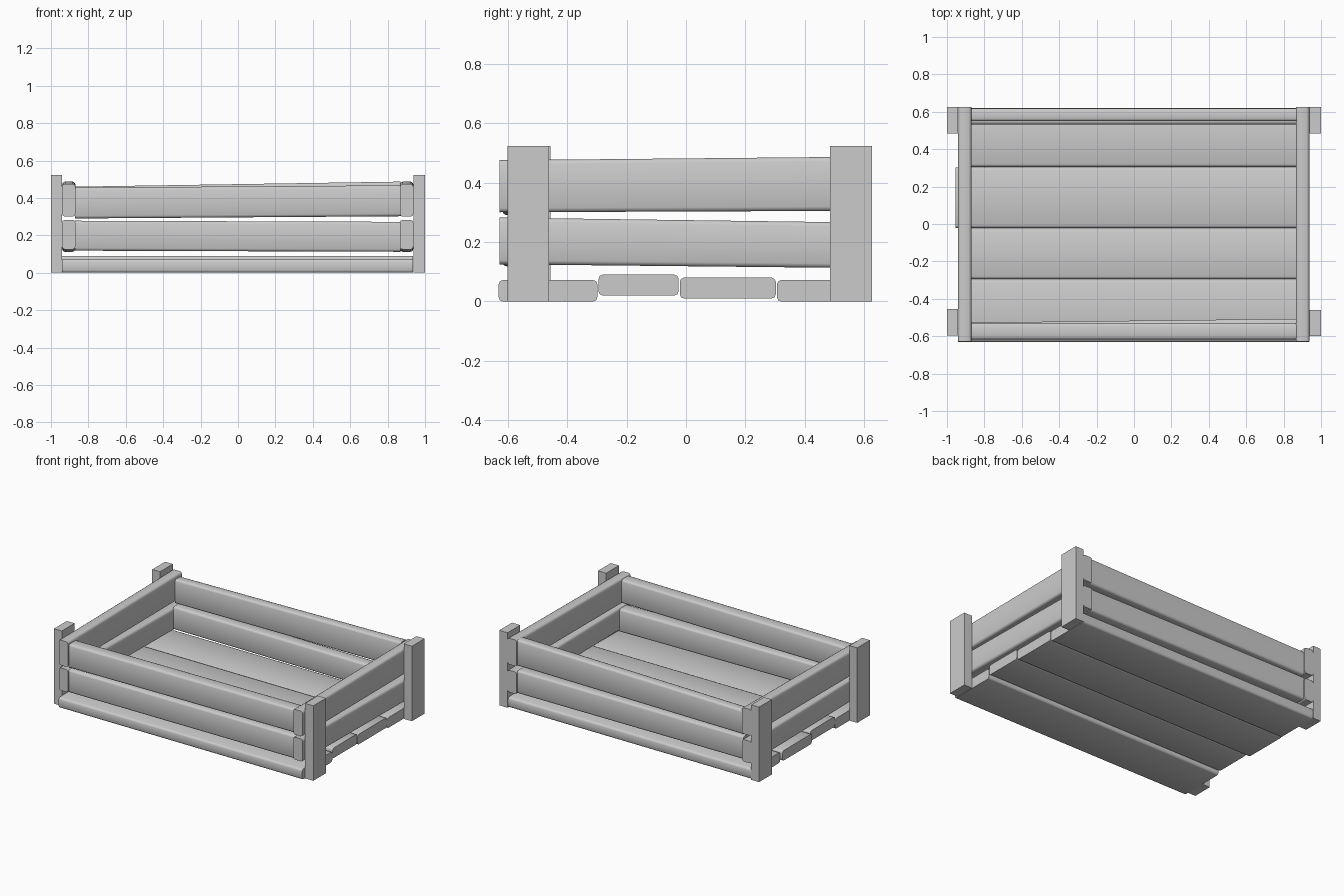
import bpy, bmesh, math

if "Cube" in bpy.data.objects:
    bpy.data.objects.remove(bpy.data.objects["Cube"], do_unlink=True)

grey = bpy.data.materials.new("plain grey wood")
grey.use_nodes = True
colour = (0.6, 0.6, 0.6, 1)
grey.diffuse_color = colour
grey.node_tree.nodes["Principled BSDF"].inputs["Base Color"].default_value = colour


def plank(name, axis, span, start, end=None, bevel=0.014):
    """Board along axis 0 (x) or 1 (y); start and end are sections:
    (side low, side high, z low, z high)."""
    sections = (start, end or start)
    other = 1 - axis
    bm = bmesh.new()
    bmesh.ops.create_cube(bm, size=1)
    for v in bm.verts:
        far = int(v.co[axis] > 0)
        side, up = int(v.co[other] > 0), int(v.co.z > 0)
        v.co[axis] = span[far]
        v.co[other] = sections[far][side]
        v.co.z = sections[far][2 + up]
    # Round only the long edges
    if bevel:
        length = span[1] - span[0]
        long_edges = [e for e in bm.edges
                      if abs(e.verts[0].co[axis] - e.verts[1].co[axis]) > length / 2]
        bmesh.ops.bevel(bm, geom=long_edges, offset=bevel, segments=2,
                        profile=0.5, affect='EDGES')
    bmesh.ops.recalc_face_normals(bm, faces=bm.faces)
    mesh = bpy.data.meshes.new(name)
    bm.to_mesh(mesh)
    bm.free()
    obj = bpy.data.objects.new(name, mesh)
    bpy.context.collection.objects.link(obj)
    mesh.materials.append(grey)
    if bevel:
        bpy.ops.object.select_all(action='DESELECT')
        obj.select_set(True)
        bpy.context.view_layer.objects.active = obj
        bpy.ops.object.shade_smooth_by_angle(angle=math.radians(60))
    return obj


# Corner posts: square-cut and flat
for label, x0, x1, front in (("left", 0.937, 1.0, -0.60), ("right", -1.0, -0.94, -0.595)):
    plank("front_post_" + label, 1, (front, front + 0.14), (x0, x1, 0, 0.522), bevel=0)
    plank("back_post_" + label, 1, (0.485, 0.625), (x0, x1, 0, 0.522), bevel=0)

# Floor boards, unevenly laid
floor = [(-0.63, -0.298, 0.0, 0.072), (-0.294, -0.025, 0.02, 0.09),
         (-0.021, 0.302, 0.01, 0.08), (0.306, 0.62, 0.0, 0.072)]
for i, section in enumerate(floor):
    x0 = -0.955 if i == 2 else -0.94
    plank(f"floor_board_{i + 1}", 0, (x0, 0.935), section)

# Side slats
for label, x0, x1 in (("left", 0.866, 0.937), ("right", -0.94, -0.87)):
    plank("upper_side_slat_" + label, 1, (-0.628, 0.625),
          (x0, x1, 0.30, 0.475), (x0, x1, 0.305, 0.487))
    plank("lower_side_slat_" + label, 1, (-0.628, 0.625),
          (x0, x1, 0.125, 0.282), (x0, x1, 0.112, 0.265))

# Front and back slats, slightly crooked
run = (-0.872, 0.868)
plank("upper_front_slat", 0, run, (-0.617, -0.53, 0.29, 0.455), (-0.617, -0.53, 0.302, 0.467))
plank("lower_front_slat", 0, run, (-0.617, -0.527, 0.118, 0.278), (-0.6, -0.507, 0.112, 0.272))
plank("upper_back_slat", 0, run, (0.55, 0.617, 0.292, 0.46), (0.55, 0.617, 0.305, 0.487))
plank("lower_back_slat", 0, run, (0.533, 0.615, 0.118, 0.278), (0.533, 0.615, 0.112, 0.272))
